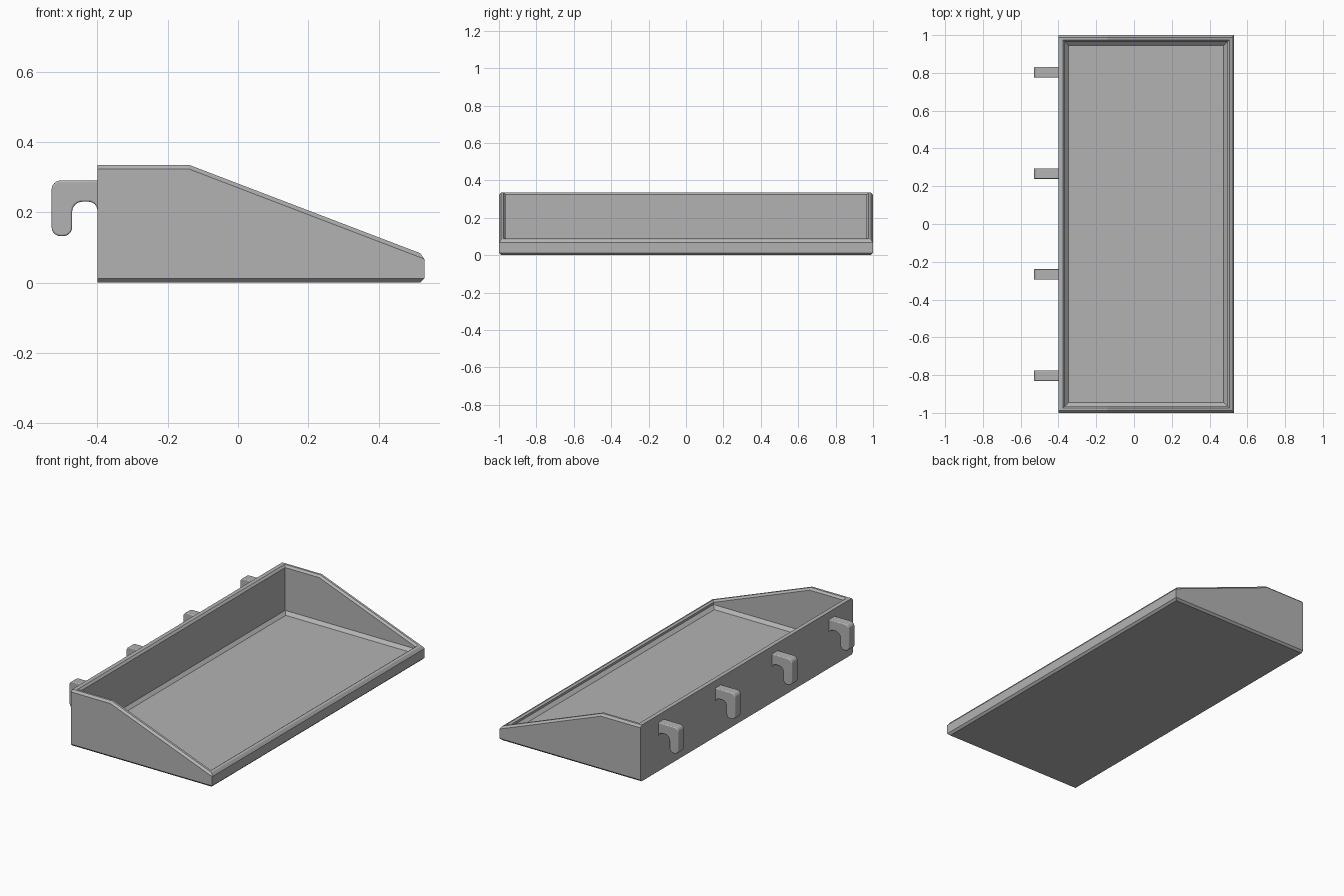
import bpy, bmesh, math

cube = bpy.data.objects.get("Cube")
if cube:
    bpy.data.objects.remove(cube, do_unlink=True)

grey = bpy.data.materials.new("plain grey")
grey.use_nodes = True
colour = (0.45, 0.45, 0.45, 1)
grey.diffuse_color = colour
grey.node_tree.nodes["Principled BSDF"].inputs["Base Color"].default_value = colour

BACK, FRONT, HALF = -0.40, 0.53, 1.0
TOP, KINK, FRONT_TOP = 0.335, -0.14, 0.079
CHAMFER = 0.012


def make_object(name, bm):
    bmesh.ops.recalc_face_normals(bm, faces=bm.faces[:])
    mesh = bpy.data.meshes.new(name)
    bm.to_mesh(mesh)
    bm.free()
    mesh.materials.append(grey)
    obj = bpy.data.objects.new(name, mesh)
    bpy.context.collection.objects.link(obj)
    return obj


def rim_height(x):
    """Side outline: level at the back, sloping to the front lip."""
    slope = (FRONT_TOP - TOP) / (FRONT - KINK)
    return min(TOP, TOP + slope * (x - KINK))


def ring(bm, back_inset, inset, height):
    """One closed loop around the tray, inset from the outer walls."""
    xs = (BACK + back_inset, KINK, FRONT - inset)
    y = HALF - inset
    points = [(x, -y) for x in xs] + [(x, y) for x in reversed(xs)]
    return [bm.verts.new((x, py, height(x))) for x, py in points]


def level(z):
    return lambda x: z


def below_rim(drop):
    return lambda x: rim_height(x) - drop


# Tray: loops from the underside, over the rim and down to the floor
bm = bmesh.new()
loops = [
    ring(bm, 0, CHAMFER, level(0)),
    ring(bm, 0, 0, level(CHAMFER)),
    ring(bm, 0, 0, below_rim(CHAMFER)),
    ring(bm, 0, CHAMFER, below_rim(0)),
    ring(bm, 0.025, 0.025, below_rim(0)),
    ring(bm, 0.036, 0.036, below_rim(CHAMFER)),
    ring(bm, 0.036, 0.036, level(0.068)),
    ring(bm, 0.053, 0.055, level(0.05)),
]
for low, high in zip(loops, loops[1:]):
    for i in range(len(low)):
        j = (i + 1) % len(low)
        bm.faces.new((low[i], low[j], high[j], high[i]))
bm.faces.new(loops[0])
bm.faces.new(loops[-1])
make_object("tray", bm)


def arc(cx, cz, radius, start, end, steps=6):
    angles = [math.radians(start + (end - start) * i / steps) for i in range(steps + 1)]
    return [(cx + radius * math.cos(a), cz + radius * math.sin(a)) for a in angles]


# Hooks: one rounded outline extruded along the back wall
outline = (
    [(BACK + 0.01, 0.29)]
    + arc(-0.505, 0.265, 0.025, 90, 180)
    + arc(-0.505, 0.157, 0.025, 180, 270)
    + arc(-0.497, 0.157, 0.025, 270, 360)
    + arc(-0.442, 0.20, 0.03, 180, 90)
    + arc(-0.425, 0.205, 0.025, 90, 0)
    + [(BACK + 0.01, 0.205)]
)
WIDTH = 0.056
for number, y in enumerate((-0.803, -0.267, 0.267, 0.803), 1):
    bm = bmesh.new()
    side = bm.faces.new([bm.verts.new((x, y - WIDTH / 2, z)) for x, z in outline])
    extruded = bmesh.ops.extrude_face_region(bm, geom=[side], use_keep_orig=True)
    moved = [v for v in extruded["geom"] if isinstance(v, bmesh.types.BMVert)]
    bmesh.ops.translate(bm, verts=moved, vec=(0, WIDTH, 0))
    hook = make_object(f"hook_{number}", bm)
    bevel = hook.modifiers.new("rounded edges", "BEVEL")
    bevel.width = 0.007
    bevel.segments = 3
    bevel.limit_method = "ANGLE"
    bevel.angle_limit = math.radians(50)
    bpy.ops.object.select_all(action="DESELECT")
    hook.select_set(True)
    bpy.context.view_layer.objects.active = hook
    bpy.ops.object.shade_smooth_by_angle(angle=math.radians(35))
